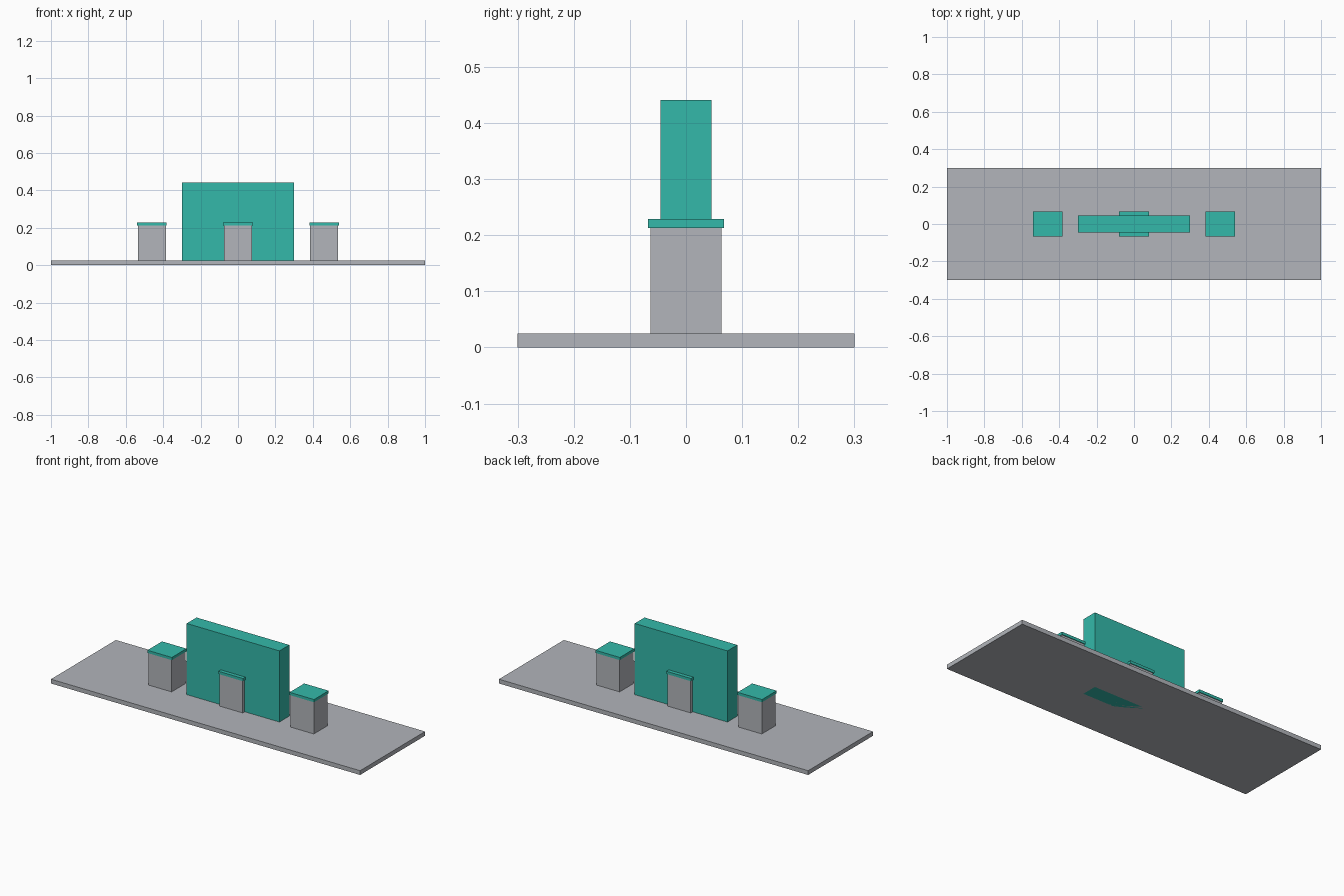
import bpy

if "Cube" in bpy.data.objects:
    bpy.data.objects.remove(bpy.data.objects["Cube"])


def material(name, rgb):
    m = bpy.data.materials.new(name)
    m.diffuse_color = (*rgb, 1.0)
    m.use_nodes = True
    m.node_tree.nodes["Principled BSDF"].inputs["Base Color"].default_value = m.diffuse_color
    return m


GRAY = material("light gray", (0.445, 0.462, 0.495))
TEAL = material("teal", (0.034, 0.485, 0.402))


def box(name, x, width, depth, z0, z1, mat):
    """Box centred on y = 0, from height z0 to z1."""
    bpy.ops.mesh.primitive_cube_add(size=1, location=(x, 0, (z0 + z1) / 2))
    ob = bpy.context.object
    ob.name = name
    ob.scale = (width, depth, z1 - z0)
    bpy.ops.object.transform_apply(location=False, rotation=False, scale=True)
    ob.data.materials.append(mat)
    return ob


# Ground slab
box("base_slab", 0, 2.0, 0.6, 0, 0.025, GRAY)

# Upright wall, running down through the slab
box("center_wall", 0, 0.6, 0.091, 0, 0.441, TEAL)

# Three pedestals with overhanging caps
for side, x in (("left", -0.46), ("middle", 0), ("right", 0.46)):
    box(side + "_pedestal", x, 0.15, 0.127, 0.025, 0.213, GRAY)
    box(side + "_pedestal_cap", x, 0.158, 0.135, 0.213, 0.229, TEAL)
